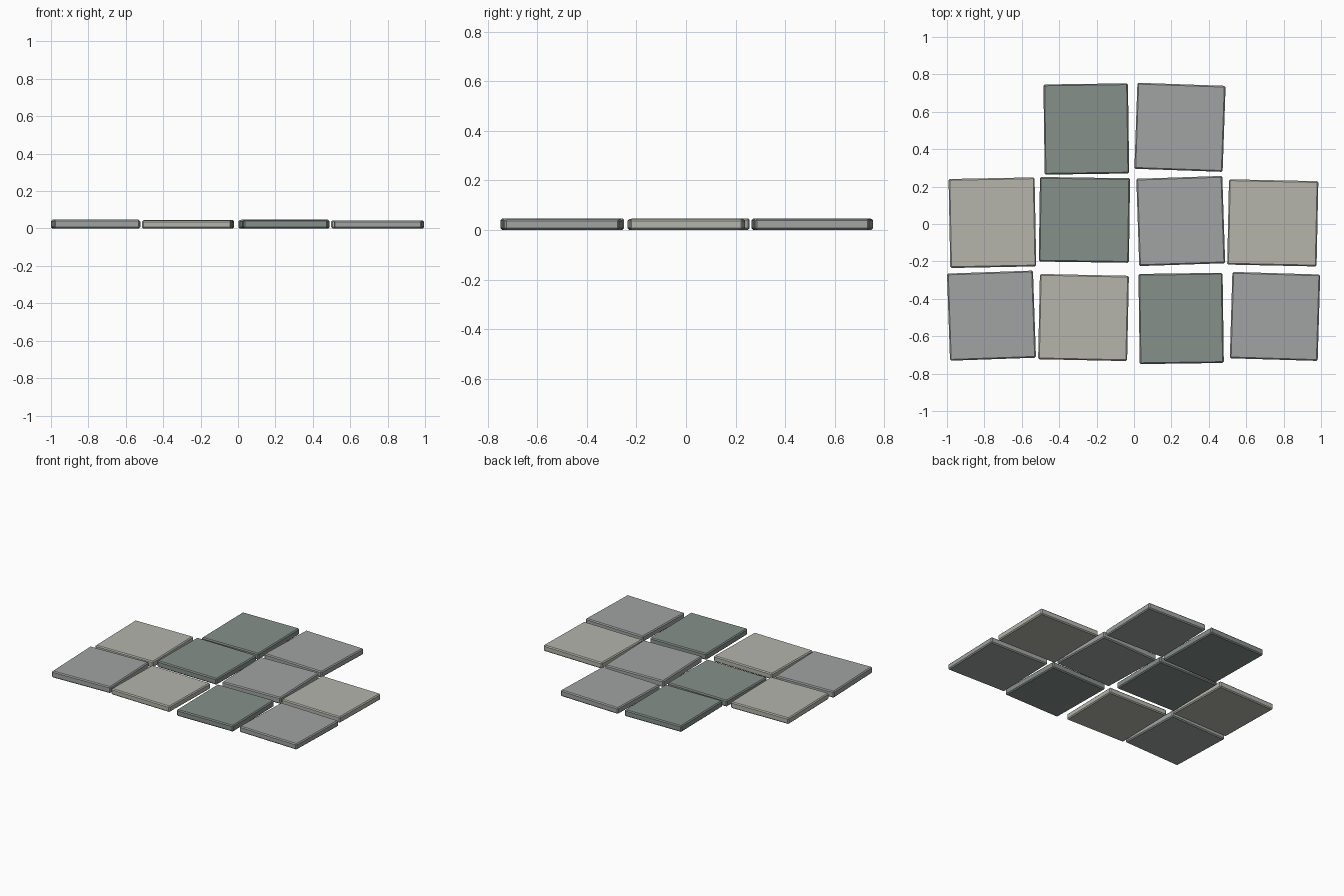
import bpy, bmesh
from math import radians
from mathutils import Matrix

if "Cube" in bpy.data.objects:
    bpy.data.objects.remove(bpy.data.objects["Cube"])

# Three stone tones
TONES = {
    "dark": (0.24, 0.28, 0.26, 1),
    "mid": (0.35, 0.37, 0.365, 1),
    "light": (0.46, 0.46, 0.415, 1),
}
mats = {}
for key, col in TONES.items():
    mats[key] = bpy.data.materials.new(key + "_stone")
    mats[key].diffuse_color = col

# Slabs: x, y, width, depth, height, turn in degrees, tone
SLABS = [
    (-0.255, 0.508, 0.452, 0.482, 0.046, 0.8, "dark"),
    (0.246, 0.517, 0.472, 0.460, 0.045, -2.0, "mid"),
    (-0.757, 0.007, 0.460, 0.476, 0.045, 1.1, "light"),
    (-0.265, 0.022, 0.482, 0.452, 0.046, -0.8, "dark"),
    (0.250, 0.016, 0.460, 0.467, 0.047, 1.9, "mid"),
    (0.742, 0.006, 0.478, 0.456, 0.044, -1.2, "light"),
    (-0.762, -0.490, 0.460, 0.466, 0.047, 2.0, "mid"),
    (-0.270, -0.500, 0.476, 0.456, 0.043, -1.2, "light"),
    (0.252, -0.505, 0.450, 0.482, 0.046, 0.8, "dark"),
    (0.754, -0.494, 0.470, 0.462, 0.043, -1.7, "mid"),
]


def paving_slab(name, x, y, w, d, h, turn, tone):
    bm = bmesh.new()
    bmesh.ops.create_cube(bm, size=1, matrix=Matrix.Diagonal((w, d, h, 1)))
    # Small chamfer on every edge
    bmesh.ops.bevel(bm, geom=bm.edges[:], offset=0.007, segments=1,
                    affect='EDGES', profile=0.5)
    mesh = bpy.data.meshes.new(name)
    bm.to_mesh(mesh)
    bm.free()
    mesh.materials.append(mats[tone])
    ob = bpy.data.objects.new(name, mesh)
    ob.location = (x, y, h / 2)
    ob.rotation_euler.z = radians(turn)
    bpy.context.collection.objects.link(ob)


# Loose grid of paving slabs
for i, slab in enumerate(SLABS, 1):
    paving_slab(f"paving_slab_{i:02d}", *slab)

for m in bpy.data.materials:
    if m.users and not m.is_grease_pencil:
        m.use_nodes = True
        m.node_tree.nodes["Principled BSDF"].inputs["Base Color"].default_value = m.diffuse_color
